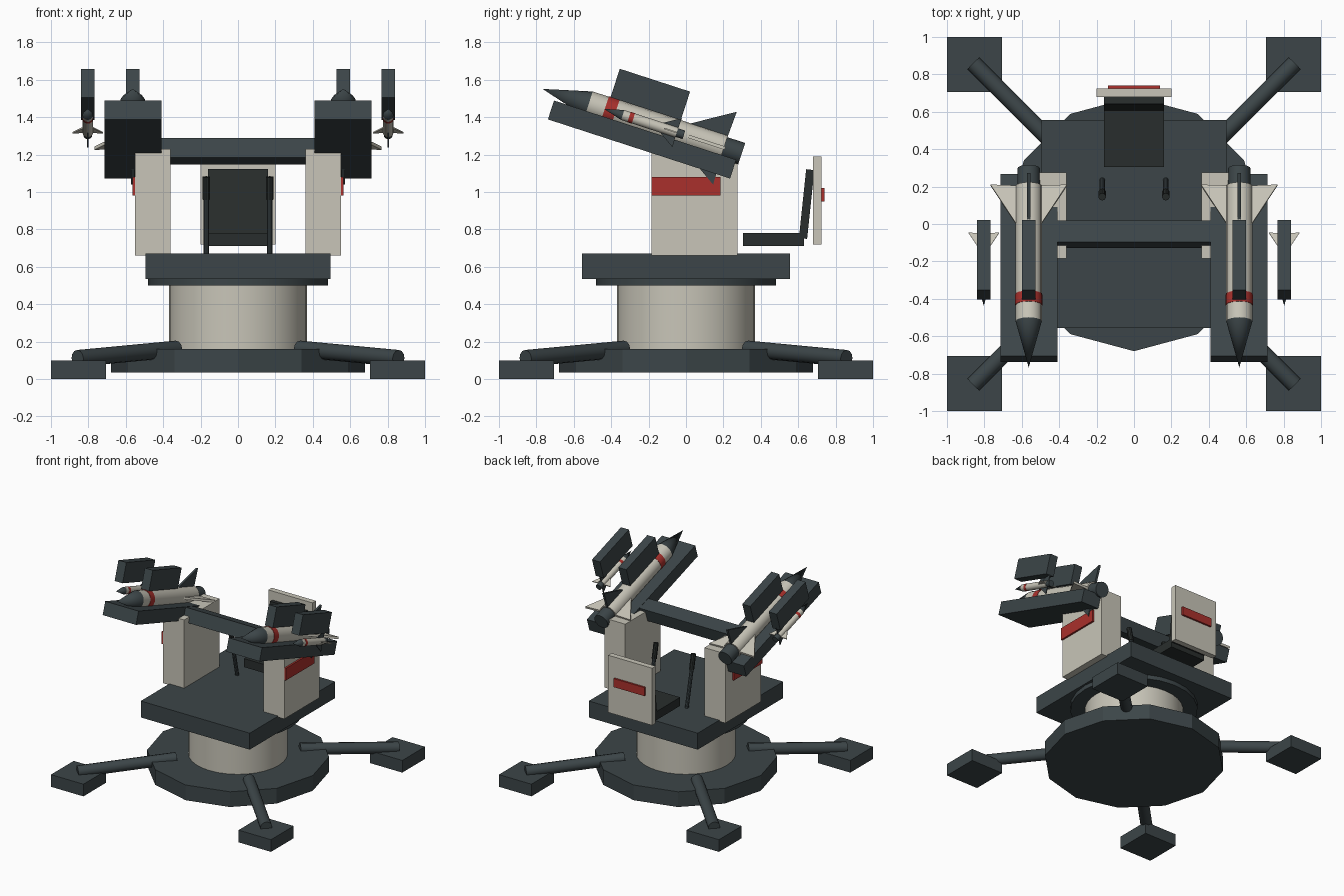
import bpy, bmesh, math
from mathutils import Matrix, Vector

if "Cube" in bpy.data.objects:
    bpy.data.objects.remove(bpy.data.objects["Cube"])


def material(name, rgb):
    m = bpy.data.materials.new(name)
    m.diffuse_color = (*rgb, 1)
    m.use_nodes = True
    m.node_tree.nodes["Principled BSDF"].inputs["Base Color"].default_value = m.diffuse_color
    return m


DARK = material("dark_metal", (0.045, 0.06, 0.065))
SEAT = material("seat_black", (0.022, 0.027, 0.026))
TAN = material("pale_paint", (0.58, 0.56, 0.48))
RED = material("red_paint", (0.40, 0.03, 0.025))
I = Matrix.Identity(4)


def finish(name, bm, mat, frame=I, smooth=False):
    bmesh.ops.recalc_face_normals(bm, faces=bm.faces)
    me = bpy.data.meshes.new(name)
    bm.to_mesh(me)
    bm.free()
    ob = bpy.data.objects.new(name, me)
    bpy.context.collection.objects.link(ob)
    ob.matrix_world = frame
    me.materials.append(mat)
    if smooth:
        bpy.ops.object.select_all(action='DESELECT')
        ob.select_set(True)
        bpy.context.view_layer.objects.active = ob
        bpy.ops.object.shade_smooth_by_angle(angle=math.radians(35))
    return ob


def box(name, lo, hi, mat, frame=I):
    lo, hi = Vector(lo), Vector(hi)
    bm = bmesh.new()
    bmesh.ops.create_cube(bm, size=1, matrix=Matrix.Translation((lo + hi) / 2)
                          @ Matrix.Diagonal((*(hi - lo), 1)))
    return finish(name, bm, mat, frame)


def rod(name, a, b, r1, r2, mat, sides=16, frame=I, smooth=True):
    a, b = Vector(a), Vector(b)
    bm = bmesh.new()
    rot = (b - a).to_track_quat('Z', 'Y').to_matrix().to_4x4()
    bmesh.ops.create_cone(bm, cap_ends=True, segments=sides, radius1=r1, radius2=r2,
                          depth=(b - a).length, matrix=Matrix.Translation((a + b) / 2) @ rot)
    return finish(name, bm, mat, frame, smooth)


def fin(name, pts, t, mat, frame):
    # triangular plate in the local y-z plane
    bm = bmesh.new()
    f = bm.faces.new([bm.verts.new((-t / 2, y, z)) for y, z in pts])
    ext = bmesh.ops.extrude_face_region(bm, geom=[f])
    bmesh.ops.translate(bm, vec=(t, 0, 0),
                        verts=[v for v in ext['geom'] if isinstance(v, bmesh.types.BMVert)])
    return finish(name, bm, mat, frame)


def missile(name, frame):
    # nose tip at local origin, tail along +y
    def part(label, a, b, r1, r2, mat):
        rod(f"{name}_{label}", (0, a, 0), (0, b, 0), r1, r2, mat, 16, frame)
    part("nose", 0.26, 0, 0.07, 0.0, DARK)
    part("body", 0.26, 1.02, 0.07, 0.07, TAN)
    part("band", 0.35, 0.41, 0.073, 0.073, RED)
    part("nozzle", 1.02, 1.12, 0.06, 0.06, DARK)
    for k in range(4):
        fin(f"{name}_fin_{k}", [(0.78, 0.05), (1.02, 0.05), (1.026, 0.205)], 0.018,
            TAN if k % 2 else DARK, frame @ Matrix.Rotation(k * math.pi / 2, 4, 'Y'))


# base
rod("base_disc", (0, 0, 0.035), (0, 0, 0.16), 0.68, 0.68, DARK, 12, smooth=False)
rod("column", (0, 0, 0.16), (0, 0, 0.50), 0.37, 0.37, TAN, 32)
rod("turntable_ring", (0, 0, 0.50), (0, 0, 0.54), 0.48, 0.48, DARK, 24)
box("platform", (-0.495, -0.555, 0.535), (0.495, 0.555, 0.67), DARK)

# outrigger legs with foot pads
for sx in (-1, 1):
    for sy in (-1, 1):
        rod("outrigger_leg", (0.33 * sx, 0.33 * sy, 0.16), (0.858 * sx, 0.858 * sy, 0.11),
            0.045, 0.045, DARK, 12)
        xs, ys = sorted((0.705 * sx, sx)), sorted((0.705 * sy, sy))
        box("foot_pad", (xs[0], ys[0], 0), (xs[1], ys[1], 0.10), DARK)

# tilted launchers on towers
TILT = Matrix.Rotation(math.radians(-18), 4, 'X')
for side, s in (("left", -1), ("right", 1)):
    def span(a, b):
        return sorted((a * s, b * s))
    x0, x1 = span(0.36, 0.55)
    box(side + "_tower", (x0, -0.185, 0.66), (x1, 0.275, 1.23), TAN)
    x0, x1 = span(0.54, 0.565)
    box(side + "_tower_stripe", (x0, -0.185, 0.98), (x1, 0.185, 1.08), RED)

    tray = Matrix.Translation((0, -0.235, 1.28)) @ TILT
    x0, x1 = span(0.41, 0.713)
    box(side + "_launch_tray", (x0, -0.512, -0.053), (x1, 0.512, 0.053), DARK, tray)
    for x in (0.563, 0.803):
        box(side + "_guidance_box", (x * s - 0.036, -0.23, 0.163),
            (x * s + 0.036, 0.165, 0.323), DARK, tray)
    missile(side + "_large_missile", tray @ Matrix.Translation((0.563 * s, -0.59, 0.093)))
    missile(side + "_small_missile", tray @ Matrix.Translation((0.803 * s, -0.243, 0.093))
            @ Matrix.Scale(0.4, 4))

    # control sticks
    rod(side + "_control_stick", (0.17 * s, 0.235, 0.66), (0.17 * s, 0.165, 0.98),
        0.015, 0.015, DARK, 10)
    rod(side + "_stick_grip", (0.17 * s, 0.17, 0.96), (0.17 * s, 0.145, 1.08),
        0.02, 0.02, SEAT, 10)

box("crossbar", (-0.45, -0.06, -0.055), (0.45, 0.06, 0.055), DARK,
    Matrix.Translation((0, -0.055, 1.217)) @ TILT)

# operator seat
box("seat_cushion", (-0.16, 0.305, 0.71), (0.16, 0.63, 0.78), SEAT)
box("seat_backrest", (-0.16, -0.022, -0.185), (0.16, 0.022, 0.185), SEAT,
    Matrix.Translation((0, 0.645, 0.935)) @ Matrix.Rotation(math.radians(-6), 4, 'X'))
box("rear_plate", (-0.20, 0.68, 0.72), (0.20, 0.725, 1.19), TAN)
box("rear_plate_stripe", (-0.14, 0.72, 0.95), (0.14, 0.74, 1.02), RED)
